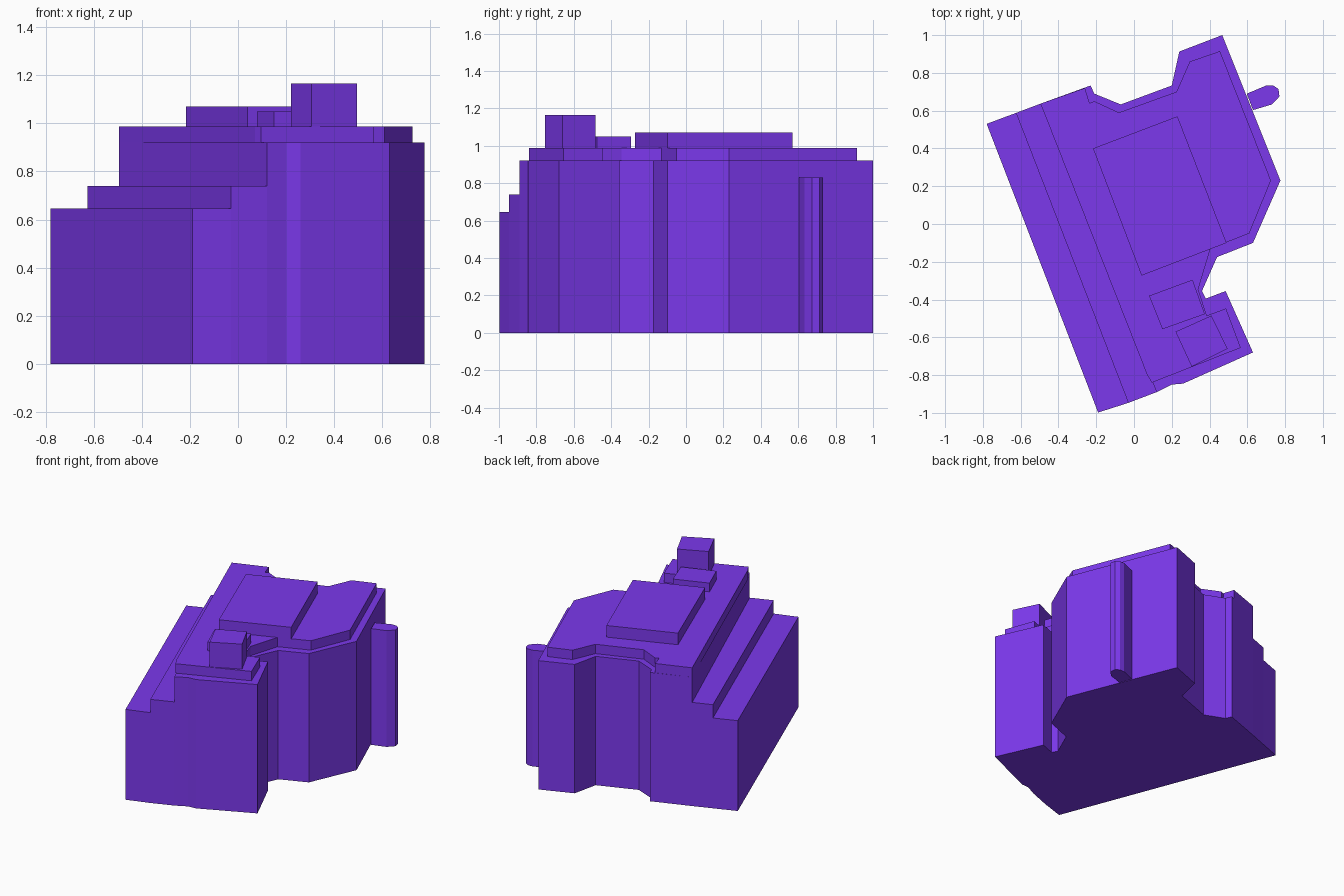
import bpy
import bmesh

violet = bpy.data.materials.new("violet")
violet.diffuse_color = (0.2, 0.04, 0.84, 1)


def prism(name, outline, bottom, top):
    """Extrude a plan outline from bottom to top as a closed flat-faced block."""
    bm = bmesh.new()
    lower = [bm.verts.new((x, y, bottom)) for x, y in outline]
    upper = [bm.verts.new((x, y, top)) for x, y in outline]
    bm.faces.new(lower)
    bm.faces.new(upper)
    n = len(outline)
    for i in range(n):
        j = (i + 1) % n
        bm.faces.new((lower[i], lower[j], upper[j], upper[i]))
    bmesh.ops.recalc_face_normals(bm, faces=bm.faces)
    mesh = bpy.data.meshes.new(name)
    bm.to_mesh(mesh)
    bm.free()
    mesh.materials.append(violet)
    obj = bpy.data.objects.new(name, mesh)
    bpy.context.collection.objects.link(obj)
    return obj


# Stepped terraces along the left side
prism("lower_terrace", [(-0.78, 0.53), (-0.625, 0.588), (-0.03, -0.947), (-0.19, -0.998)], 0, 0.645)
prism("upper_terrace", [(-0.625, 0.588), (-0.495, 0.637), (0.12, -0.89), (-0.03, -0.947)], 0, 0.74)

# Main building with its notched rear and right-hand sides
prism("main_block", [
    (-0.495, 0.637), (-0.23, 0.733), (-0.21, 0.69), (-0.07, 0.633), (0.20, 0.733),
    (0.24, 0.913), (0.467, 1.0), (0.775, 0.23), (0.63, -0.10), (0.44, -0.175),
    (0.36, -0.355), (0.38, -0.395), (0.485, -0.355), (0.63, -0.68), (0.26, -0.845),
    (0.20, -0.85), (0.12, -0.89)], 0, 0.92)

# Slightly inset top storey
prism("top_storey", [
    (-0.495, 0.637), (-0.26, 0.72), (-0.235, 0.64), (-0.21, 0.65), (-0.08, 0.59),
    (0.225, 0.70), (0.295, 0.86), (0.455, 0.915), (0.725, 0.23), (0.61, -0.05),
    (0.405, -0.13), (0.34, -0.345), (0.385, -0.485), (0.487, -0.447), (0.565, -0.655),
    (0.095, -0.84), (0.07, -0.80)], 0.92, 0.987)

# Rooftop structures
prism("roof_penthouse", [(-0.217, 0.40), (0.23, 0.57), (0.49, -0.10), (0.04, -0.273)], 0.987, 1.07)
prism("roof_plant_room", [(0.08, -0.38), (0.31, -0.295), (0.375, -0.477), (0.15, -0.557)], 0.987, 1.05)
prism("roof_tower", [(0.22, -0.57), (0.41, -0.485), (0.495, -0.66), (0.305, -0.755)], 0.92, 1.165)

# Narrow rounded stair tower beside the right wall
prism("stair_tower", [
    (0.597, 0.69), (0.70, 0.733), (0.738, 0.733), (0.765, 0.715), (0.77, 0.675),
    (0.73, 0.633), (0.63, 0.603)], 0, 0.83)
